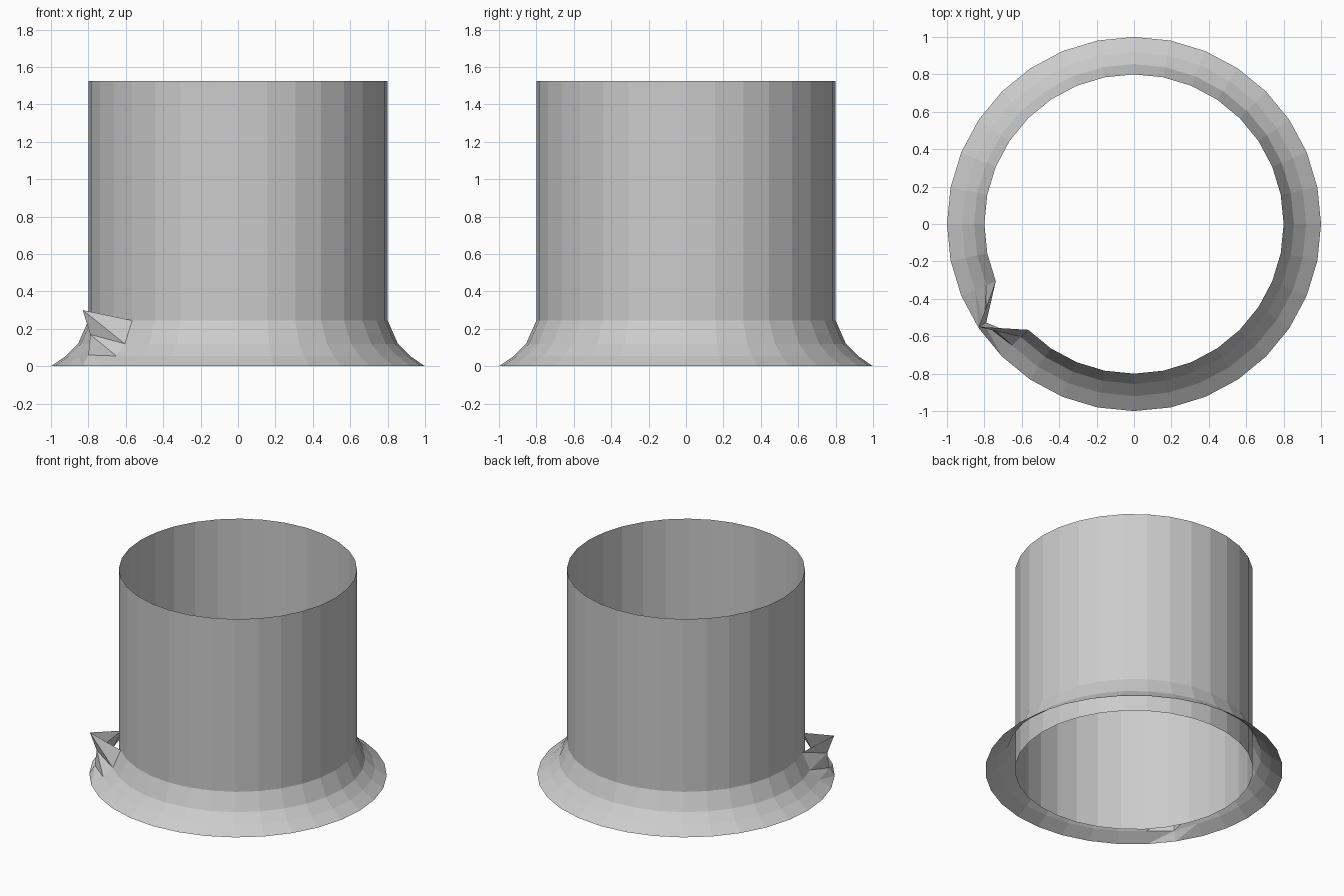
import bpy, bmesh
from math import cos, sin, pi

if "Cube" in bpy.data.objects:
    bpy.data.objects.remove(bpy.data.objects["Cube"])

SIDES = 32


def lathe(name, profile, moved=None):
    """Open surface of revolution; moved maps (ring, side) to a displaced point."""
    moved = moved or {}
    bm = bmesh.new()
    rings = []
    for i, (r, z) in enumerate(profile):
        ring = []
        for k in range(SIDES):
            a = 2 * pi * k / SIDES
            ring.append(bm.verts.new(moved.get((i, k), (r * cos(a), r * sin(a), z))))
        rings.append(ring)
    for lo, hi in zip(rings, rings[1:]):
        for k in range(SIDES):
            n = (k + 1) % SIDES
            # split into triangles so the bent area keeps flat facets
            bm.faces.new((lo[k], lo[n], hi[k]))
            bm.faces.new((lo[n], hi[n], hi[k]))
    bmesh.ops.dissolve_limit(bm, angle_limit=0.002, verts=bm.verts[:], edges=bm.edges[:])
    mesh = bpy.data.meshes.new(name)
    bm.to_mesh(mesh)
    bm.free()
    obj = bpy.data.objects.new(name, mesh)
    bpy.context.collection.objects.link(obj)
    return obj


# Thin open tube
lathe("tube", [(0.8, 0.0), (0.8, 1.525)])

# Flared skirt, with one column of points peeled outwards
lathe("flared_skirt",
      [(1.0, 0.0), (0.92, 0.055), (0.855, 0.12), (0.8, 0.245)],
      {(1, 19): (-0.80, -0.535, 0.06),
       (2, 19): (-0.79, -0.527, 0.17),
       (3, 19): (-0.83, -0.55, 0.30)})
